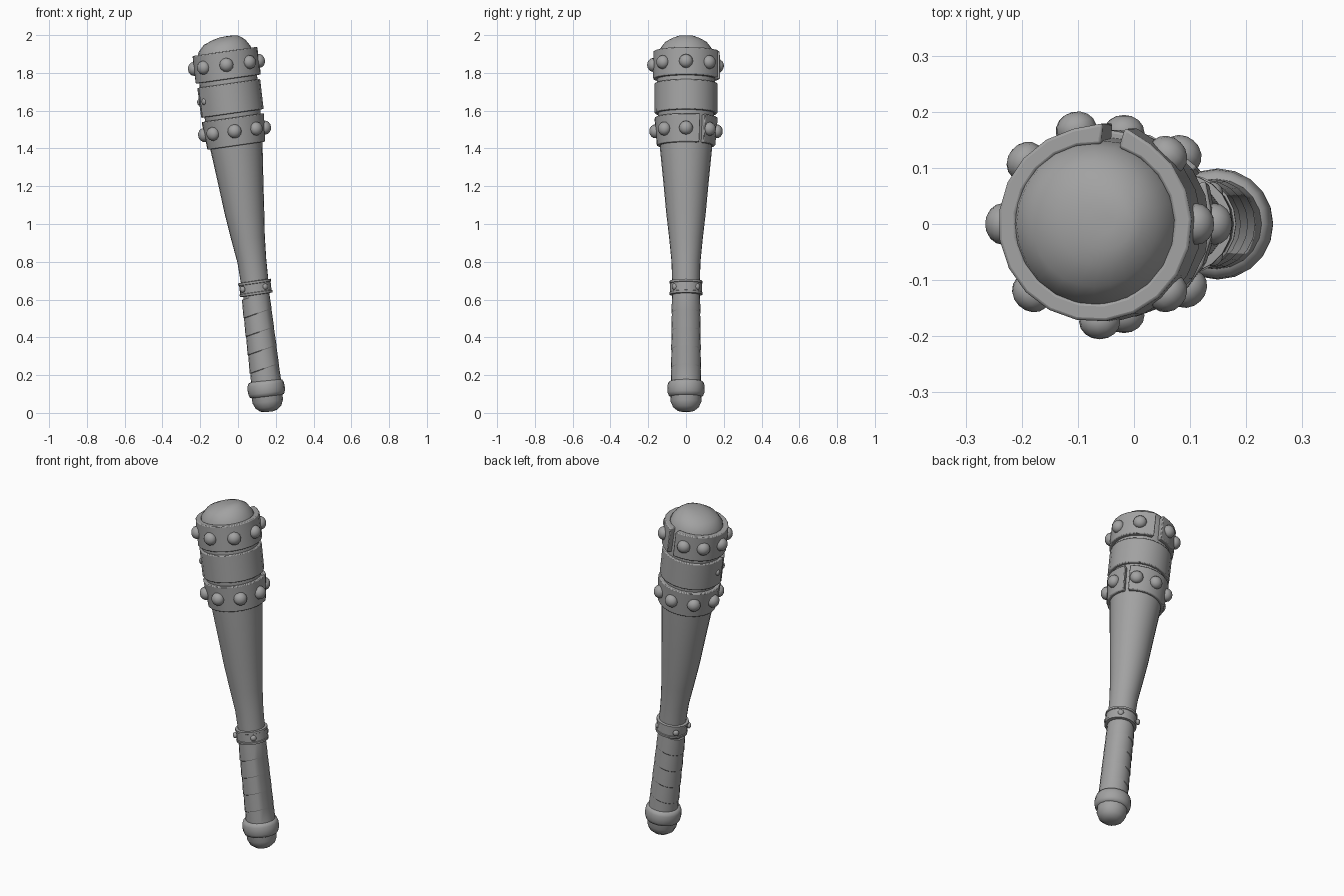
import bpy, bmesh
from math import sin, cos, radians, pi
from mathutils import Matrix, Vector

if "Cube" in bpy.data.objects:
    bpy.data.objects.remove(bpy.data.objects["Cube"])

grey = bpy.data.materials.new("plain grey")
grey.use_nodes = True
colour = (0.36, 0.36, 0.36, 1)
grey.diffuse_color = colour
grey.node_tree.nodes["Principled BSDF"].inputs["Base Color"].default_value = colour

# The whole club is built upright, then leaned towards -x
LEAN = Matrix.Translation((0.165, 0, 0)) @ Matrix.Rotation(radians(-7), 4, 'Y')


def finish(name, bm, sharp=35, bevel=0):
    bmesh.ops.recalc_face_normals(bm, faces=bm.faces)
    bm.transform(LEAN)
    mesh = bpy.data.meshes.new(name)
    bm.to_mesh(mesh)
    bm.free()
    obj = bpy.data.objects.new(name, mesh)
    bpy.context.collection.objects.link(obj)
    mesh.materials.append(grey)
    if bevel:
        mod = obj.modifiers.new("edge", 'BEVEL')
        mod.width, mod.segments, mod.limit_method = bevel, 2, 'ANGLE'
    bpy.ops.object.select_all(action='DESELECT')
    obj.select_set(True)
    bpy.context.view_layer.objects.active = obj
    bpy.ops.object.shade_smooth_by_angle(angle=radians(sharp))
    return obj


def lathe(name, profile, sides=20, skew=0, sharp=35):
    """Capped stack of rings (height, radius, sideways shift)."""
    bm = bmesh.new()
    rings = []
    for h, r, shift in profile:
        ring = []
        for i in range(sides):
            a = 2 * pi * i / sides
            x, y = r * cos(a), r * sin(a)
            ring.append(bm.verts.new((x + shift, y, h + skew * x)))
        rings.append(ring)
    for low, high in zip(rings, rings[1:]):
        for i in range(sides):
            j = (i + 1) % sides
            bm.faces.new((low[i], low[j], high[j], high[i]))
    bm.faces.new(rings[0][::-1])
    bm.faces.new(rings[-1])
    return finish(name, bm, sharp)


def strap(name, h0, h1, inner, r0, r1, start, gap, steps=20):
    """Thick open band with a gap, its ends lifting slightly."""
    bm = bmesh.new()
    loops = []
    for i in range(steps + 1):
        a = radians(start + gap / 2 + (360 - gap) * i / steps)
        lift = 0.006 if i in (0, steps) else 0
        section = ((inner, h0), (r0 + lift, h0), (r1 + lift, h1), (inner, h1))
        loops.append([bm.verts.new((r * cos(a), r * sin(a), h + 0.02 * r * cos(a)))
                      for r, h in section])
    for p, q in zip(loops, loops[1:]):
        for k in range(4):
            m = (k + 1) % 4
            bm.faces.new((p[k], p[m], q[m], q[k]))
    bm.faces.new(loops[0])
    bm.faces.new(loops[-1][::-1])
    finish(name, bm, 35, 0.005)


def studs(name, height, radius, size, angles, squash=0.85):
    """Rounded rivets pointing outwards around a band."""
    bm = bmesh.new()
    for deg in angles:
        a = radians(deg)
        out = Vector((cos(a), sin(a), 0))
        place = Matrix.Translation(out * radius + Vector((0, 0, height)))
        turn = out.to_track_quat('Z', 'Y').to_matrix().to_4x4()
        bmesh.ops.create_uvsphere(bm, u_segments=12, v_segments=8, radius=size,
                                  matrix=place @ turn @ Matrix.Diagonal((1, 1, squash, 1)))
    finish(name, bm, 50)


# Wooden body with its domed tip
lathe("club_body", [
    (0.60, 0.068, 0.008), (0.72, 0.074, 0.008), (0.81, 0.077, 0.007),
    (0.93, 0.089, 0.002), (1.07, 0.105, 0), (1.21, 0.118, 0),
    (1.41, 0.138, 0), (1.60, 0.150, 0), (1.75, 0.155, 0), (1.90, 0.150, 0),
    (1.94, 0.139, 0), (1.975, 0.112, 0.005), (1.995, 0.075, 0.018),
    (2.005, 0.045, 0.03), (2.007, 0.015, 0.03)], sides=24)

# Wrapped grip: overlapping slanted turns
turns = 5
wrap = []
for i in range(turns):
    low = 0.14 + i * 0.098
    base = 0.081 - i * 0.001
    wrap += [(low, base, 0.003), (low + 0.095, base - 0.003, 0.004)]
lathe("grip_wrap", wrap, sides=20, skew=0.22, sharp=20)

# Pommel cap and its rounded collar
lathe("pommel", [(0.006, 0.02, 0), (0.012, 0.045, 0), (0.03, 0.068, 0),
                 (0.06, 0.081, 0), (0.11, 0.083, 0)], sides=16)
lathe("pommel_collar", [(0.086 + 0.043 * (1 - cos(t * pi / 6)),
                         0.078 + 0.021 * sin(t * pi / 6) ** 0.7 if 0 < t < 6 else 0.078, 0)
                        for t in range(7)], sides=20, sharp=50)

# Waist ring with thin rims
lathe("waist_ring", [(0.628, 0.07, 0.008), (0.63, 0.087, 0.008), (0.642, 0.088, 0.008),
                     (0.644, 0.084, 0.008), (0.688, 0.084, 0.008), (0.69, 0.088, 0.008),
                     (0.702, 0.088, 0.008), (0.704, 0.07, 0.008)], sides=20, skew=0.02)
studs("waist_rivets", 0.666, 0.086, 0.017, (45, 135, 225, 315), 0.7)

# Three head straps with their studs
strap("lower_strap", 1.425, 1.575, 0.13, 0.155, 0.168, 31, 9)
strap("middle_strap", 1.597, 1.757, 0.14, 0.167, 0.168, 198, 4)
strap("upper_strap", 1.780, 1.928, 0.143, 0.175, 0.174, 79, 13)
studs("lower_studs", 1.502, 0.163, 0.037, (0, 50, 90, 135, 180, 225, 270, 315))
studs("middle_rivets", 1.677, 0.168, 0.017, (182, 212), 0.6)
studs("upper_studs", 1.856, 0.174, 0.037, (0, 45, 104, 140, 180, 225, 270, 315))
